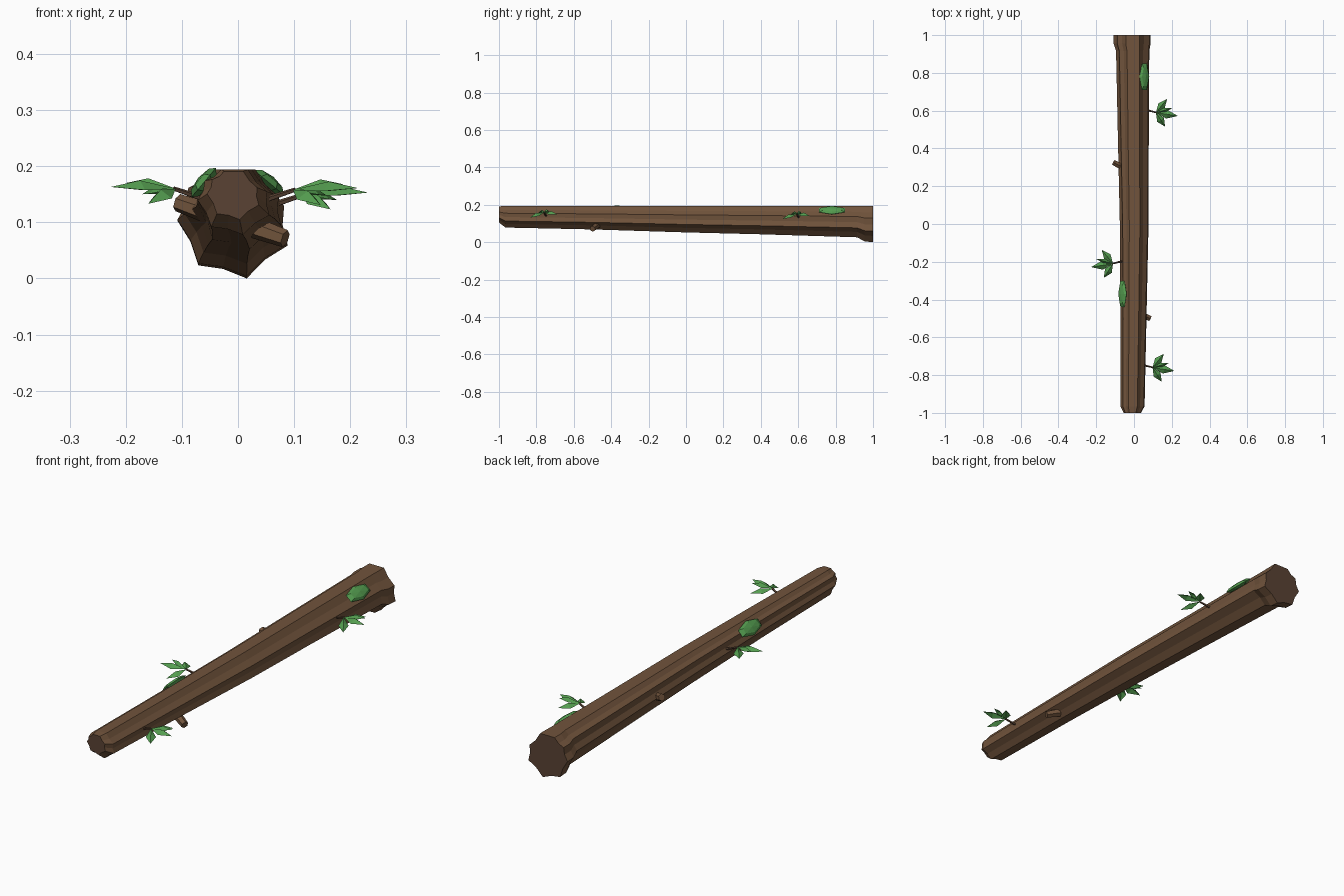
import bpy, bmesh, math
from mathutils import Vector, Matrix

if "Cube" in bpy.data.objects:
    bpy.data.objects.remove(bpy.data.objects["Cube"])


def material(name, color):
    m = bpy.data.materials.new(name)
    m.diffuse_color = (*color, 1)
    m.use_nodes = True
    m.node_tree.nodes["Principled BSDF"].inputs["Base Color"].default_value = m.diffuse_color
    return m


BARK = material("bark", (0.165, 0.088, 0.045))
DARK = material("dark_wood", (0.10, 0.055, 0.033))
LEAF = material("leaf_green", (0.09, 0.34, 0.08))


def finish(bm, name, *mats):
    bmesh.ops.recalc_face_normals(bm, faces=bm.faces)
    mesh = bpy.data.meshes.new(name)
    bm.to_mesh(mesh)
    bm.free()
    for m in mats:
        mesh.materials.append(m)
    ob = bpy.data.objects.new(name, mesh)
    bpy.context.collection.objects.link(ob)
    return ob


# Trunk: ridged cross-section (fractions of the ring's bounding box), lofted along y
ridges = [(0.63, 0.0), (1.0, 0.30), (0.97, 0.66), (0.70, 1.0),
          (0.33, 1.0), (0.10, 0.83), (0.0, 0.53), (0.19, 0.12)]
centre = Vector((0.5, 0.52))
profile = []
for i, r in enumerate(ridges):
    a, b = Vector(r), Vector(ridges[(i + 1) % 8])
    profile += [a, centre + ((a + b) / 2 - centre) * (1.0 if i == 3 else 0.94)]

# y, x min, x max, z min, z max
rings = [(-1.0, -0.055, 0.037, 0.105, 0.191), (-0.965, -0.072, 0.056, 0.078, 0.194),
         (-0.5, -0.072, 0.066, 0.068, 0.194), (0.0, -0.075, 0.077, 0.052, 0.194),
         (0.4, -0.084, 0.078, 0.042, 0.194), (0.915, -0.095, 0.081, 0.026, 0.194),
         (0.955, -0.108, 0.088, 0.004, 0.194), (1.0, -0.108, 0.088, 0.0, 0.194)]
bm = bmesh.new()
loops = [[bm.verts.new((x0 + (x1 - x0) * p.x, y, z0 + (z1 - z0) * p.y)) for p in profile]
         for y, x0, x1, z0, z1 in rings]
n = len(profile)
for a, b in zip(loops, loops[1:]):
    for i in range(n):
        j = (i + 1) % n
        bm.faces.new((a[i], a[j], b[j], b[i]))
for end in (loops[0], loops[-1]):
    bm.faces.new(end).material_index = 1
finish(bm, "trunk", BARK, DARK)


def rod(name, a, b, r1, r2, sides, mat):
    a, b = Vector(a), Vector(b)
    d = b - a
    bm = bmesh.new()
    mtx = Matrix.Translation((a + b) / 2) @ d.to_track_quat('Z', 'Y').to_matrix().to_4x4()
    bmesh.ops.create_cone(bm, cap_ends=True, segments=sides, radius1=r1, radius2=r2,
                          depth=d.length, matrix=mtx)
    return finish(bm, name, mat)


# Broken branch stubs
rod("stub_left", (-0.05, 0.295, 0.115), (-0.107, 0.325, 0.135), 0.019, 0.016, 6, BARK)
rod("stub_right", (0.03, -0.475, 0.09), (0.084, -0.5, 0.071), 0.019, 0.016, 6, BARK)


def leaf(bm, base, tip, width):
    # Folded leaf with a raised midrib and lowered edges
    base, tip = Vector(base), Vector(tip)
    d = tip - base
    side = d.cross(Vector((0, 0, 1))).normalized() * width
    up = Vector((0, 0, 0.013))
    b, t = bm.verts.new(base), bm.verts.new(tip)
    m = bm.verts.new(base + d * 0.55 + up)
    for s in (1, -1):
        e = bm.verts.new(base + d * 0.5 + side * s - up * 0.3)
        bm.faces.new((b, m, e) if s > 0 else (b, e, m))
        bm.faces.new((m, t, e) if s > 0 else (m, e, t))


# Leaf sprigs: side, root (|x|, y, z), z rise of stem, droop
sprigs = [("back_right", 1, 0.06, 0.605, 0.13), ("front_right", 1, 0.042, -0.745, 0.138),
          ("middle_left", -1, 0.055, -0.195, 0.14)]
for label, s, x, y, z in sprigs:
    bx, by, bz = x + 0.06, y - 0.015, z + 0.02
    rod(label + "_stem", (s * x, y, z), (s * bx, by, bz), 0.006, 0.004, 5, DARK)
    bm = bmesh.new()
    for dx, dy, dz, w in ((0.112, -0.018, 0.003, 0.023), (0.056, 0.073, -0.010, 0.021),
                          (0.045, -0.075, -0.027, 0.021), (0.085, 0.025, 0.010, 0.012)):
        leaf(bm, (s * (bx - 0.004), by, bz), (s * (bx + dx), by + dy, bz + dz), w)
    finish(bm, label + "_leaves", LEAF)

# Moss pads lying on the upper flanks
for name, loc, tilt in (("moss_right", (0.055, 0.78, 0.171), 40),
                        ("moss_left", (-0.061, -0.37, 0.171), -50)):
    bm = bmesh.new()
    bmesh.ops.create_uvsphere(bm, u_segments=6, v_segments=4, radius=1)
    mtx = (Matrix.Translation(loc) @ Matrix.Rotation(math.radians(tilt), 4, 'Y')
           @ Matrix.Rotation(math.pi / 2, 4, 'Z') @ Matrix.Diagonal((0.08, 0.034, 0.013, 1)))
    bmesh.ops.transform(bm, matrix=mtx, verts=bm.verts)
    finish(bm, name, LEAF)
